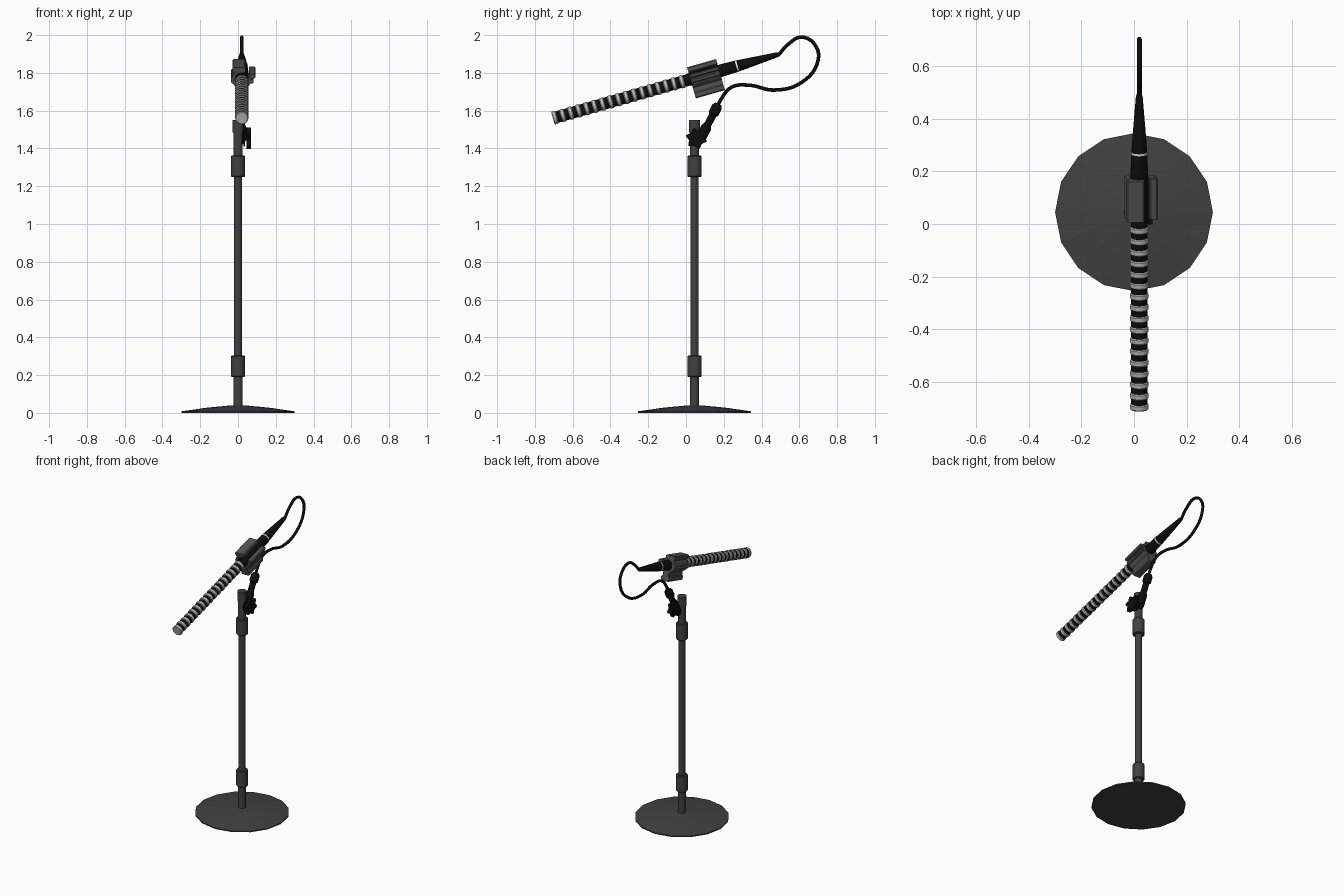
import bpy, bmesh, math
from mathutils import Matrix, Vector

cube = bpy.data.objects.get("Cube")
if cube:
    bpy.data.objects.remove(cube, do_unlink=True)


def material(name, value):
    m = bpy.data.materials.new(name)
    m.use_nodes = True
    col = (value, value, value, 1)
    m.diffuse_color = col
    m.node_tree.nodes["Principled BSDF"].inputs["Base Color"].default_value = col
    return m


STAND = material("stand dark grey", 0.052)
CLIP = material("clip grey", 0.085)
BLACK = material("black plastic", 0.004)
SILVER = material("silver grey", 0.5)
WHITE = material("white band", 0.8)


def finish(name, bm, mats, matrix=Matrix(), smooth=True):
    bmesh.ops.recalc_face_normals(bm, faces=bm.faces)
    me = bpy.data.meshes.new(name)
    bm.to_mesh(me)
    bm.free()
    for m in mats:
        me.materials.append(m)
    ob = bpy.data.objects.new(name, me)
    bpy.context.collection.objects.link(ob)
    ob.matrix_world = matrix
    if smooth:
        bpy.ops.object.select_all(action="DESELECT")
        ob.select_set(True)
        bpy.context.view_layer.objects.active = ob
        bpy.ops.object.shade_smooth_by_angle(angle=math.radians(35))
    return ob


def lathe(name, profile, mats, matrix=Matrix(), sides=16, rule=None, smooth=True):
    """Turn (radius, height) points about local z, capping both ends."""
    bm = bmesh.new()
    rings = []
    for r, h in profile:
        rings.append([bm.verts.new((r * math.cos(k * math.tau / sides),
                                    r * math.sin(k * math.tau / sides), h)) for k in range(sides)])
    for i, (a, b) in enumerate(zip(rings, rings[1:])):
        for k in range(sides):
            n = (k + 1) % sides
            f = bm.faces.new((a[k], a[n], b[n], b[k]))
            f.material_index = rule(i) if rule else 0
    bm.faces.new(rings[0])
    bm.faces.new(rings[-1])
    return finish(name, bm, mats, matrix, smooth)


def prism(name, outline, lo, hi, mats, matrix=Matrix()):
    """Extrude an outline along local z from lo to hi."""
    bm = bmesh.new()
    a = [bm.verts.new((x, y, lo)) for x, y in outline]
    b = [bm.verts.new((x, y, hi)) for x, y in outline]
    bm.faces.new(a)
    bm.faces.new(b)
    for k in range(len(a)):
        n = (k + 1) % len(a)
        bm.faces.new((a[k], a[n], b[n], b[k]))
    return finish(name, bm, mats, matrix)


def rect(x0, x1, y0, y1, c=0.006):
    """Rectangle with chamfered corners."""
    return [(x0 + c, y0), (x1 - c, y0), (x1, y0 + c), (x1, y1 - c),
            (x1 - c, y1), (x0 + c, y1), (x0, y1 - c), (x0, y0 + c)]


# Stand: shallow faceted base and a stepped pole with two collars
stand = Matrix.Translation((0, 0.045, 0))
lathe("base", [(0.3, 0), (0.3, 0.008), (0.17, 0.027), (0.035, 0.04)], [STAND], stand, smooth=False)
lathe("pole", [(0.025, 0.03), (0.025, 0.25), (0.022, 0.25), (0.022, 1.3), (0.025, 1.3),
               (0.025, 1.485), (0.03, 1.485), (0.03, 1.55)], [STAND], stand)
for name, z in (("lower_collar", 0.19), ("upper_collar", 1.25)):
    lathe(name, [(0.034, z), (0.038, z + 0.005), (0.038, z + 0.108), (0.034, z + 0.113)],
          [STAND], stand)

# Microphone frame: local z runs from the front tip to the cable end, local -y is up
mic = Matrix.Translation((0.02, -0.705, 1.56)) @ Matrix.Rotation(math.radians(-74.2), 4, "X")

# Slotted barrel: raised silver rings parted by black grooves
count, pitch = 17, 0.0437
barrel = []
for k in range(count):
    t = k * pitch
    barrel += [(0.031, t), (0.035, t + 0.004), (0.035, t + 0.019), (0.031, t + 0.023)]
barrel.append((0.031, count * pitch))
lathe("slotted_barrel", barrel, [SILVER, BLACK], mic, 20, lambda i: 1 if i % 4 == 3 else 0)

# Rear body tapering into the cable
lathe("mic_body", [(0.033, 0.742), (0.033, 0.93), (0.031, 1.008), (0.03, 1.02), (0.024, 1.1),
                   (0.013, 1.235), (0.009, 1.247)], [BLACK], mic, 20)
lathe("white_ring", [(0.0318, 1.009), (0.0318, 1.017)], [WHITE], mic, 20)

# Clip: open C sleeve with jaws and a mounting foot
arc = [math.radians(75 + 290 * k / 20) for k in range(21)]
sleeve = [(0.052 * math.cos(a), -0.052 * math.sin(a)) for a in arc]
sleeve += [(0.036 * math.cos(a), -0.036 * math.sin(a)) for a in reversed(arc)]
lo, hi = 0.757, 0.917
prism("clip_sleeve", sleeve, lo, hi, [CLIP], mic)
prism("clip_upper_jaw", rect(-0.048, 0.02, -0.066, -0.036), lo, hi, [CLIP], mic)
prism("clip_side_jaw", rect(0.038, 0.072, -0.026, -0.004), lo, hi, [CLIP], mic)
prism("clip_side_rib", rect(0.04, 0.062, 0.002, 0.024), lo, hi, [CLIP], mic)
prism("clip_left_rib", rect(-0.057, -0.04, -0.012, 0.022), lo, hi, [CLIP], mic)
prism("clip_foot_neck", rect(-0.02, 0.022, 0.04, 0.085), lo, hi, [CLIP], mic)
prism("clip_foot", rect(-0.028, 0.032, 0.072, 0.105), lo, hi, [CLIP], mic)

# Swivel arm rising behind the pole
start, end = Vector((0.015, 0.065, 1.43)), Vector((0.02, 0.172, 1.635))
along = end - start
arm = Matrix.Translation(start) @ along.to_track_quat("Z", "Y").to_matrix().to_4x4()
lathe("swivel_arm", [(0.02, 0), (0.028, 0.02), (0.028, 0.09), (0.02, 0.11), (0.02, 0.165),
                     (0.028, 0.175), (0.028, 0.215), (0.018, along.length)], [BLACK], arm, 12)

# Star knob on a cross shaft, turned about x
side = Matrix.Translation((0, 0.055, 1.453)) @ Matrix.Rotation(math.pi / 2, 4, "Y")
star = []
for k in range(24):
    a = k * math.tau / 24
    r = 0.048 + 0.011 * math.cos(6 * a)
    star.append((r * math.cos(a + 0.25), r * math.sin(a + 0.25)))
prism("star_knob", star, 0.045, 0.07, [BLACK], side)
lathe("knob_shaft", [(0.012, 0), (0.012, 0.05)], [BLACK], side, 12)
lathe("knob_washer", [(0.042, 0.03), (0.042, 0.037)], [BLACK], side, 16)

# Cable looping from the body down to the arm
path = [(0.487, 1.892), (0.545, 1.955), (0.614, 1.989), (0.685, 1.945), (0.698, 1.862),
        (0.614, 1.751), (0.466, 1.709), (0.333, 1.735), (0.243, 1.725), (0.185, 1.66), (0.164, 1.615)]
curve = bpy.data.curves.new("cable", "CURVE")
curve.dimensions = "3D"
curve.bevel_depth = 0.0095
curve.bevel_resolution = 2
curve.use_fill_caps = True
curve.resolution_u = 6
spline = curve.splines.new("BEZIER")
spline.bezier_points.add(len(path) - 1)
for p, (y, z) in zip(spline.bezier_points, path):
    p.co = (0.02, y, z)
    p.handle_left_type = p.handle_right_type = "AUTO"
curve.materials.append(BLACK)
bpy.context.collection.objects.link(bpy.data.objects.new("cable", curve))
